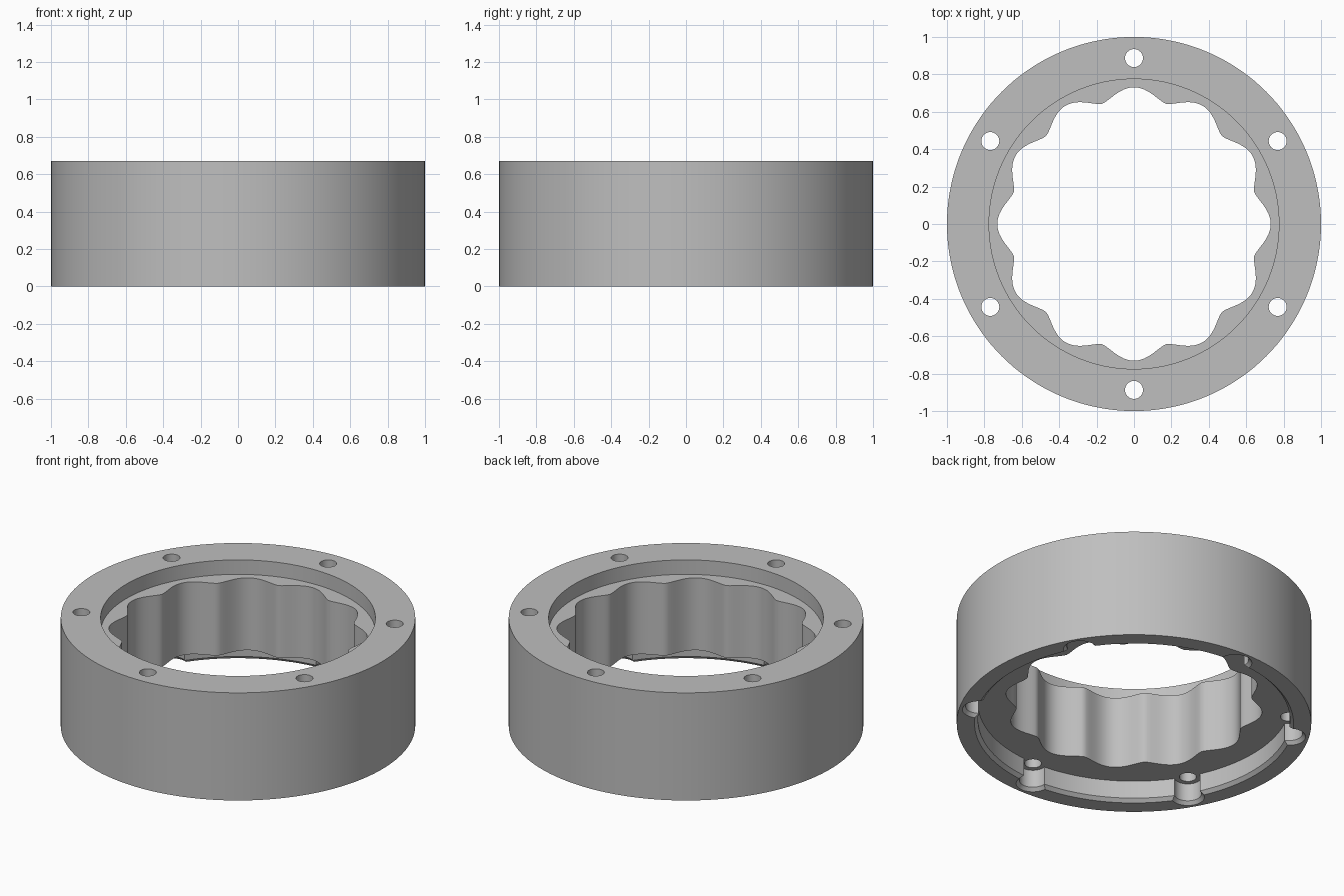
import bpy
import bmesh
from math import cos, sin, pi, radians

cube = bpy.data.objects.get("Cube")
if cube:
    bpy.data.objects.remove(cube, do_unlink=True)

HEIGHT = 0.67
BOLT_RADIUS = 0.887
FLOOR = 0.13      # depth of the underside recess
SEAT = 0.58       # floor of the shallow top recess

steel = bpy.data.materials.new("light grey steel")
steel.use_nodes = True
colour = (0.52, 0.52, 0.52, 1)
steel.diffuse_color = colour
steel.node_tree.nodes["Principled BSDF"].inputs["Base Color"].default_value = colour


def circle(n):
    return [(cos(2 * pi * i / n), sin(2 * pi * i / n)) for i in range(n)]


def stack(name, outline, levels, centre=(0, 0)):
    """Closed solid: an outline scaled at each (scale, z) level."""
    bm = bmesh.new()
    rings = [[bm.verts.new((centre[0] + x * s, centre[1] + y * s, z))
              for x, y in outline] for s, z in levels]
    n = len(outline)
    for low, high in zip(rings, rings[1:]):
        for i in range(n):
            j = (i + 1) % n
            bm.faces.new((low[i], low[j], high[j], high[i]))
    bm.faces.new(rings[0][::-1])
    bm.faces.new(rings[-1])
    mesh = bpy.data.meshes.new(name)
    bm.to_mesh(mesh)
    bm.free()
    mesh.materials.append(steel)
    obj = bpy.data.objects.new(name, mesh)
    bpy.context.collection.objects.link(obj)
    return obj


def cut(target, cutter):
    cutter.hide_render = True
    mod = target.modifiers.new("cut", "BOOLEAN")
    mod.operation = "DIFFERENCE"
    mod.solver = "EXACT"
    mod.object = cutter
    bpy.context.view_layer.objects.active = target
    bpy.ops.object.modifier_apply(modifier=mod.name)
    bpy.data.objects.remove(cutter, do_unlink=True)


# Outer body
housing = stack("ring_housing", circle(144), [(1, 0), (1, HEIGHT)])

# Twelve-lobed bore through the middle
lobed = []
steps = 240
for i in range(steps):
    a = 2 * pi * i / steps
    r = 0.665 + 0.066 * abs(cos(6 * a)) ** 1.5
    lobed.append((r * cos(a), r * sin(a)))
cut(housing, stack("bore_cutter", lobed, [(1, -0.1), (1, 0.8)]))

# Round seat in the top
cut(housing, stack("seat_cutter", circle(120), [(0.775, SEAT), (0.775, 0.8)]))

# Underside recess with a chamfered rim
cut(housing, stack("recess_cutter", circle(120),
                   [(0.9, -0.1), (0.9, 0), (0.88, 0.02), (0.88, FLOOR)]))

# Six bolt pockets in the recess wall, each with a through hole
for k in range(6):
    a = radians(30 + 60 * k)
    spot = (BOLT_RADIUS * cos(a), BOLT_RADIUS * sin(a))
    cut(housing, stack("pocket_cutter", circle(32),
                       [(0.095, -0.1), (0.095, 0), (0.077, 0.02), (0.077, FLOOR)], spot))
    cut(housing, stack("hole_cutter", circle(32), [(0.048, -0.1), (0.048, 0.8)], spot))

# Smooth walls, crisp edges
bpy.ops.object.select_all(action="DESELECT")
housing.select_set(True)
bpy.context.view_layer.objects.active = housing
bpy.ops.object.shade_smooth_by_angle(angle=radians(25))
